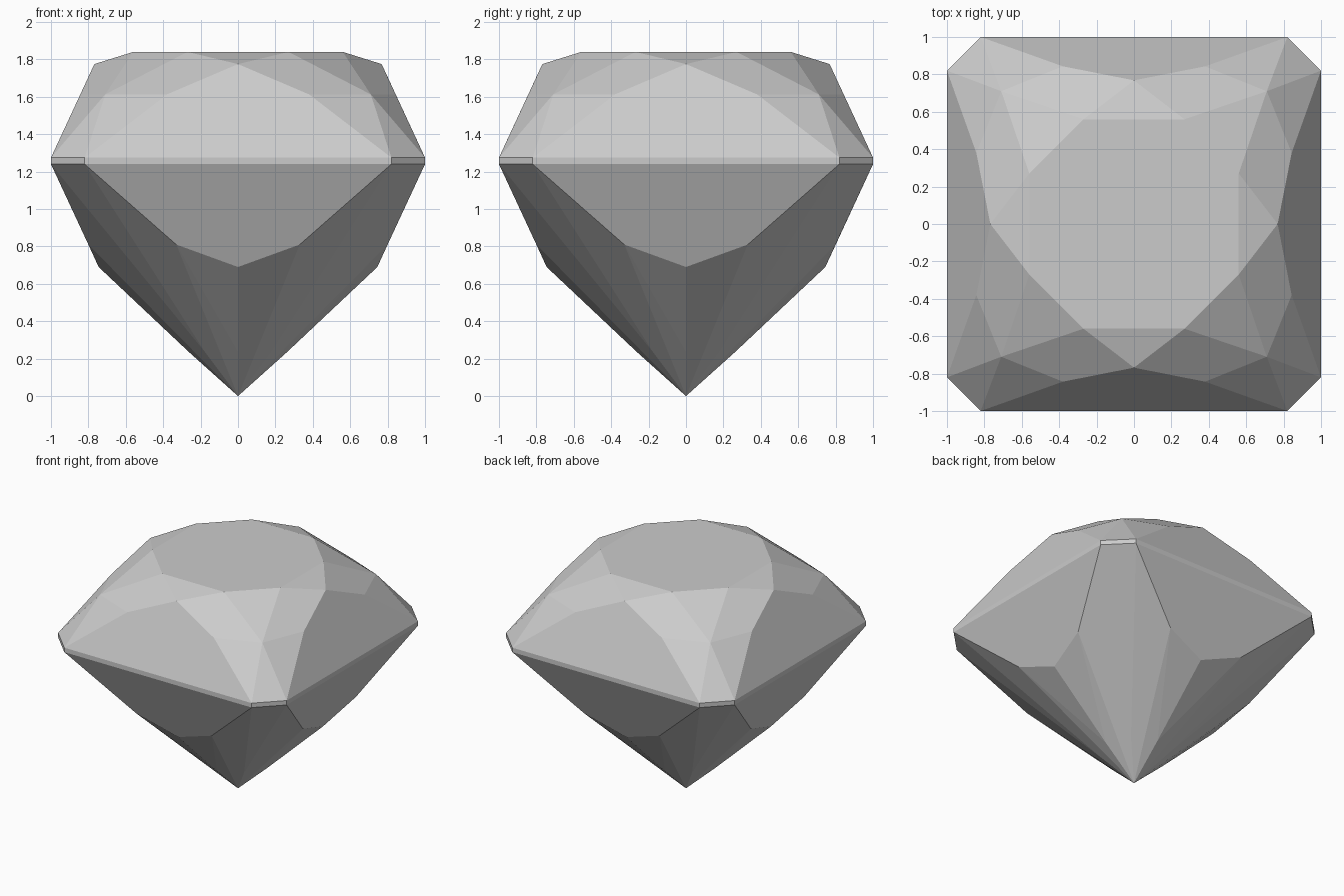
import bpy, bmesh, math

cube = bpy.data.objects.get("Cube")
if cube:
    bpy.data.objects.remove(cube, do_unlink=True)

# Single stone colour
stone = bpy.data.materials.new("grey_stone")
stone.use_nodes = True
grey = (0.6, 0.6, 0.6, 1)
stone.diffuse_color = grey
stone.node_tree.nodes["Principled BSDF"].inputs["Base Color"].default_value = grey

# Facet corners of one eighth of the gem, from top to bottom
corners = [
    (0.27, 0.56, 1.84),    # table
    (0, 0.768, 1.775),     # top of side crown facet
    (0.38, 0.843, 1.613),  # shoulder of side crown facet
    (0.71, 0.71, 1.613),   # top of corner crown facet
    (0.82, 1, 1.275),      # girdle, upper edge
    (0.82, 1, 1.24),       # girdle, lower edge
    (0.33, 0.8, 0.81),     # shoulder of side pavilion facet
    (0, 0.745, 0.69),      # bottom of side pavilion facet
    (0, 0.262, 0.235),     # lower ring, sides
    (0.176, 0.176, 0.235), # lower ring, corners
    (0, 0, 0),             # point
]

# Repeat the corners over all eight symmetric sectors
points = set()
for x, y, z in corners:
    for sx in (1, -1):
        for sy in (1, -1):
            points.add((x * sx, y * sy, z))
            points.add((y * sx, x * sy, z))

# Wrap the corners in flat facets
bm = bmesh.new()
for p in sorted(points):
    bm.verts.new(p)
bmesh.ops.convex_hull(bm, input=bm.verts[:])
bmesh.ops.dissolve_limit(bm, angle_limit=math.radians(2.5),
                         verts=bm.verts[:], edges=bm.edges[:])
bmesh.ops.recalc_face_normals(bm, faces=bm.faces[:])

mesh = bpy.data.meshes.new("cut_gem")
bm.to_mesh(mesh)
bm.free()
mesh.materials.append(stone)
gem = bpy.data.objects.new("cut_gem", mesh)
bpy.context.collection.objects.link(gem)
